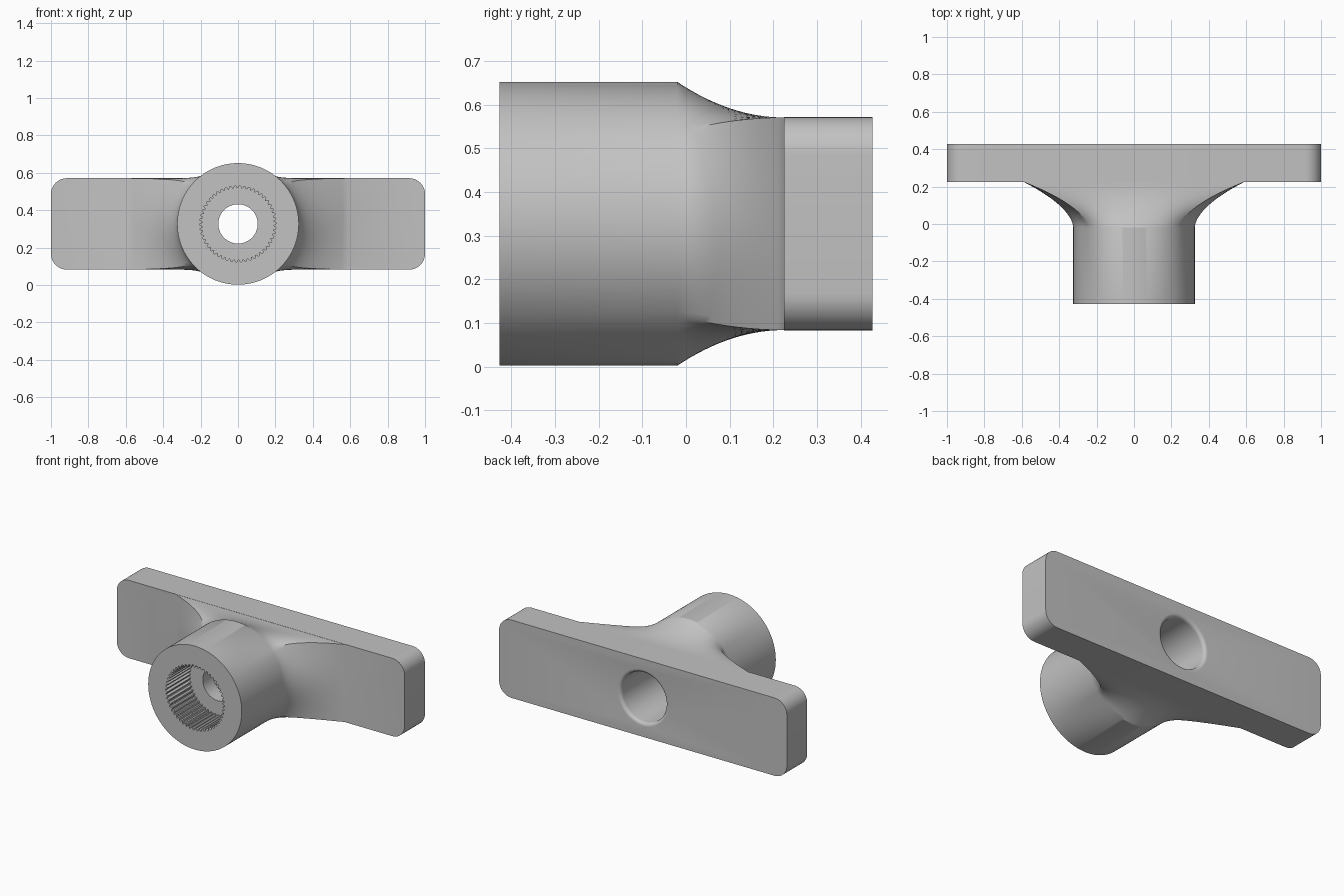
import bpy, bmesh
from math import sin, cos, pi, radians

if "Cube" in bpy.data.objects:
    bpy.data.objects.remove(bpy.data.objects["Cube"], do_unlink=True)

CZ = 0.327                     # height of the hub axis
HUB_R = 0.325
FRONT, NECK, BAR_FRONT, BACK = -0.427, -0.02, 0.225, 0.427
BAR_H = 0.2445                 # half height of the bar
SEG = 144

gray = bpy.data.materials.new("plain_gray")
gray.use_nodes = True
color = (0.54, 0.54, 0.54, 1)
gray.diffuse_color = color
gray.node_tree.nodes["Principled BSDF"].inputs["Base Color"].default_value = color


def loft(name, rings):
    """Closed solid through rings, each given as (y, [(x, z), ...])."""
    bm = bmesh.new()
    loops = [[bm.verts.new((x, y, CZ + z)) for x, z in pts] for y, pts in rings]
    for a, b in zip(loops, loops[1:]):
        n = len(a)
        for i in range(n):
            j = (i + 1) % n
            bm.faces.new((a[i], a[j], b[j], b[i]))
    bm.faces.new(loops[0])
    bm.faces.new(loops[-1])
    bmesh.ops.recalc_face_normals(bm, faces=bm.faces[:])
    mesh = bpy.data.meshes.new(name)
    bm.to_mesh(mesh)
    bm.free()
    mesh.materials.append(gray)
    obj = bpy.data.objects.new(name, mesh)
    bpy.context.collection.objects.link(obj)
    return obj


def circle(r, n=SEG):
    return [(r * cos(2 * pi * i / n), r * sin(2 * pi * i / n)) for i in range(n)]


def flare_ring(s):
    """Section between the round hub (s=0) and the rectangular foot (s=1)."""
    corner = radians(40)
    ex, ez = s ** 1.8, 1 - (1 - s) ** 2
    pts = []
    for c, d in circle(1):
        u, v = c / cos(corner), d / sin(corner)
        m = max(abs(u), abs(v))
        pts.append((HUB_R * c * (1 - ex) + 0.59 * u / m * ex,
                    HUB_R * d * (1 - ez) + (BAR_H - 0.001) * v / m * ez))
    return pts


def rounded_rect(w, h, r, steps=10):
    pts = []
    for k, (sx, sz) in enumerate([(1, 1), (-1, 1), (-1, -1), (1, -1)]):
        for i in range(steps + 1):
            a = (k + i / steps) * pi / 2
            pts.append((sx * (w - r) + r * cos(a), sz * (h - r) + r * sin(a)))
    return pts


def combine(target, other, operation):
    mod = target.modifiers.new(operation.lower(), 'BOOLEAN')
    mod.operation, mod.solver, mod.object = operation, 'EXACT', other
    graph = bpy.context.evaluated_depsgraph_get()
    mesh = bpy.data.meshes.new_from_object(target.evaluated_get(graph))
    target.modifiers.clear()
    target.data = mesh
    bpy.data.objects.remove(other, do_unlink=True)


# Hub that flares into the bar
steps = 16
rings = [(FRONT, circle(HUB_R))]
for i in range(steps + 1):
    s = i / steps
    rings.append((NECK + s * (BAR_FRONT - NECK), flare_ring(s)))
rings.append((BAR_FRONT + 0.03, flare_ring(1)))
handle = loft("clamp_handle", rings)

# Cross bar with rounded corners
bar = loft("cross_bar", [(y, rounded_rect(1, BAR_H, 0.085)) for y in (BAR_FRONT, BACK)])
combine(handle, bar, 'UNION')

# Toothed socket in the front of the hub
teeth = 50
tooth_pts = []
for i, (x, z) in enumerate(circle(1, teeth * 4)):
    r = 0.204 if i % 4 < 2 else 0.191
    tooth_pts.append((r * x, r * z))
socket = loft("socket_cutter", [(FRONT - 0.05, tooth_pts), (-0.2, tooth_pts)])
combine(handle, socket, 'DIFFERENCE')

# Narrow hole through the web
combine(handle, loft("hole_cutter", [(y, circle(0.105, 64)) for y in (-0.3, 0.1)]), 'DIFFERENCE')

# Wide bore from the back with an eased rim
bore = [(-0.1, circle(0.155, 96))]
ease = 0.022
for i in range(7):
    a = i / 6 * pi / 2
    bore.append((BACK - ease + ease * sin(a), circle(0.155 + ease * (1 - cos(a)), 96)))
bore.append((BACK + 0.05, circle(0.155 + ease, 96)))
combine(handle, loft("bore_cutter", bore), 'DIFFERENCE')

# Smooth shading with crisp edges
bpy.ops.object.select_all(action='DESELECT')
handle.select_set(True)
bpy.context.view_layer.objects.active = handle
bpy.ops.object.shade_smooth_by_angle(angle=radians(30))
